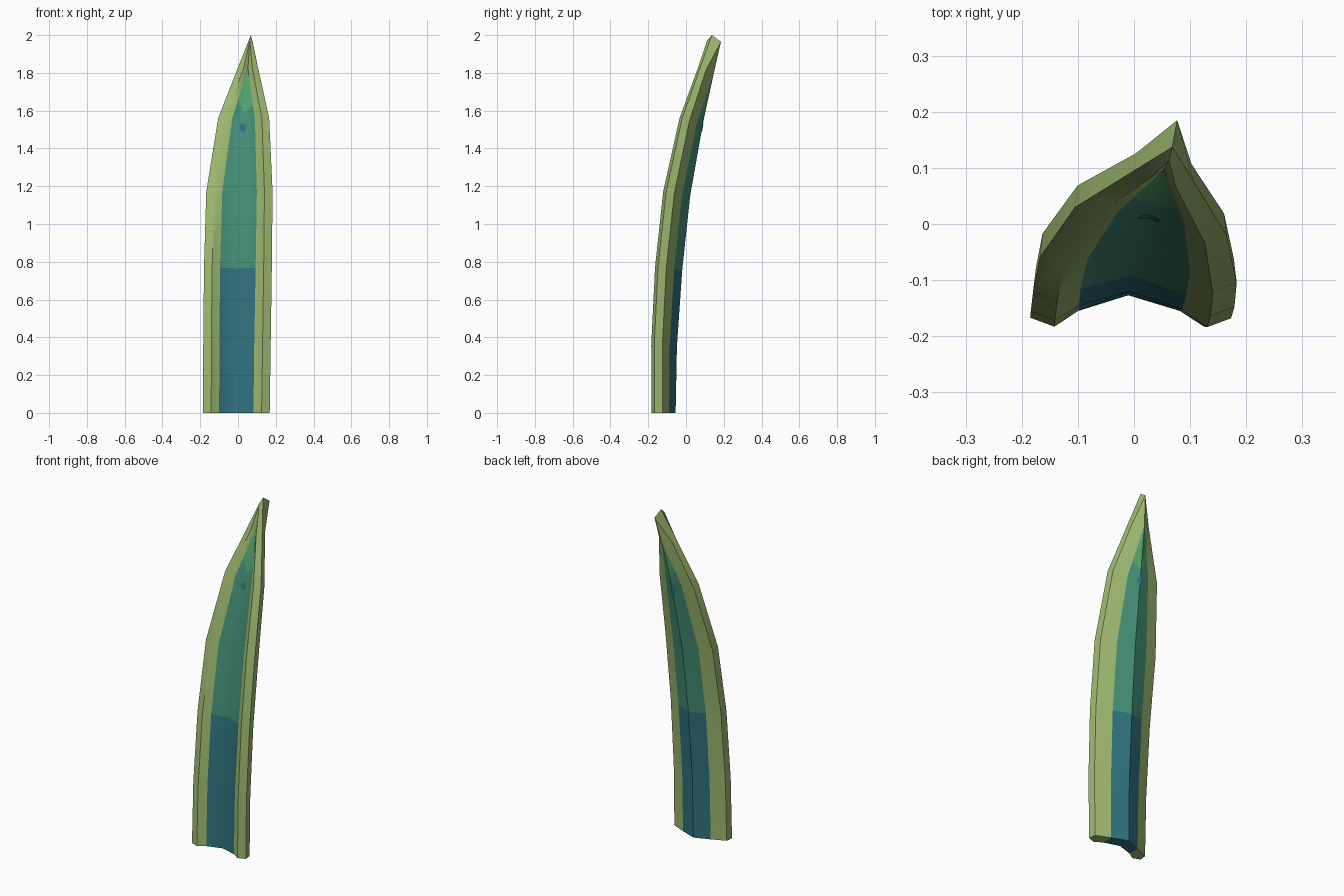
import bpy, bmesh, math
from mathutils import Vector
from mathutils.bvhtree import BVHTree

if "Cube" in bpy.data.objects:
    bpy.data.objects.remove(bpy.data.objects["Cube"])


def material(name, rgb):
    lin = [((c / 255 + 0.055) / 1.055) ** 2.4 for c in rgb]
    m = bpy.data.materials.new(name)
    m.diffuse_color = (*lin, 1)
    m.use_nodes = True
    m.node_tree.nodes["Principled BSDF"].inputs["Base Color"].default_value = m.diffuse_color
    return m


RIM = material("rim green", (157, 185, 112))
LOW = material("deep teal", (48, 115, 126))
MID = material("sea green", (68, 144, 118))
TIP = material("bright green", (82, 162, 112))

# Stations: z, left rim x/y, right rim x/y, midrib x/back y, size, tilt, band start
STATIONS = [
    (0.00, -.185, -.167, .168, -.167, -.010, -.055, 1.0, 0.0, .32),
    (0.36, -.184, -.156, .173, -.168, -.008, -.048, 1.0, .05, .32),
    (0.77, -.180, -.122, .179, -.148, -.002, -.020, 1.0, .12, .31),
    (1.17, -.168, -.060, .183, -.105, .010, .022, 1.0, .20, .31),
    (1.56, -.105, .030, .165, -.020, .030, .090, .90, .30, .38),
    (1.83, .000, .095, .106, .076, .053, .148, .72, .40, 1.0),
]


def section(z, lx, ly, rx, ry, cx, cy, s, tilt, band):
    """Closed 12-point section: 5 front, right rim, 5 back, left rim."""
    ymid = (ly + ry) / 2

    def point(x, y, yref):
        return Vector((x, y, z - tilt * max(0, y - yref)))

    def half(ox, oy, side):
        f2 = (ox - side * .043 * s, oy - .016 * s)
        b2 = (ox - side * .005 * s, oy + .043 * s)
        cf = cy - .072 * s
        u = band if band == 1 else band + .18
        f1x = f2[0] + (cx - f2[0]) * band
        f1 = (f1x, f2[1] + (cf - f2[1]) * u)
        b1 = (f1x, b2[1] + (cy - b2[1]) * u)
        return [point(*p, oy) for p in (f2, f1, (ox, oy), b2, b1)]

    lf2, lf1, lo, lb2, lb1 = half(lx, ly, -1)
    rf2, rf1, ro, rb2, rb1 = half(rx, ry, 1)
    fc = point(cx, cy - .072 * s, ymid)
    bc = point(cx, cy, ymid)
    return [lf2, lf1, fc, rf1, rf2, ro, rb2, rb1, bc, lb1, lb2, lo]


rings = [section(*st) for st in STATIONS]

# Pointed end: front, rim and back each close to one point
F, O, B = Vector((.062, .113, 1.975)), Vector((.068, .137, 2.0)), Vector((.077, .185, 1.965))
rings.append([F] * 5 + [O] + [B] * 5 + [O])

# Extra V-shaped ring where the bright tip colour begins
slide = [.3, .36, .12, .28, .3, .3, .3, .28, .12, .36, .3, .3]
rings.insert(5, [a.lerp(b, t) for a, b, t in zip(rings[4], rings[5], slide)])

BAND = {1, 2, 7, 8}          # columns on either side of the midrib
bm = bmesh.new()
grid = [[bm.verts.new(p) for p in r] for r in rings]
for j in range(len(grid) - 1):
    band_mat = 1 if j < 2 else 2 if j < 5 else 3
    for i in range(12):
        k = (i + 1) % 12
        f = bm.faces.new((grid[j][i], grid[j][k], grid[j + 1][k], grid[j + 1][i]))
        f.material_index = band_mat if i in BAND and j < 6 else 0

# Base cap, split into strips that match the columns
g = grid[0]
for i in range(4):
    f = bm.faces.new((g[i], g[10 - i], g[9 - i], g[i + 1]))
    f.material_index = 1 if i in BAND else 0
bm.faces.new((g[0], g[11], g[10]))
bm.faces.new((g[4], g[6], g[5]))
bmesh.ops.remove_doubles(bm, verts=bm.verts, dist=1e-5)
bmesh.ops.recalc_face_normals(bm, faces=bm.faces)
tree = BVHTree.FromBMesh(bm)


def make_object(name, bm, mats):
    me = bpy.data.meshes.new(name)
    bm.to_mesh(me)
    bm.free()
    for m in mats:
        me.materials.append(m)
    ob = bpy.data.objects.new(name, me)
    bpy.context.collection.objects.link(ob)
    return ob


leaf = make_object("leaf_blade", bm, [RIM, LOW, MID, TIP])
bpy.context.view_layer.objects.active = leaf
leaf.select_set(True)
bpy.ops.object.shade_smooth_by_angle(angle=math.radians(38))

# Small dark spot draped on the front and back of the blade
for name, side in (("front_spot", -1), ("back_spot", 1)):
    sb = bmesh.new()

    def drape(x, z):
        hit = tree.ray_cast(Vector((x, side, z)), Vector((0, -side, 0)))[0]
        return sb.verts.new(hit + Vector((0, side * .003, 0)))

    mid = drape(.027, 1.51)
    rim = [drape(.027 + .02 * math.cos(a * math.pi / 4), 1.51 + .022 * math.sin(a * math.pi / 4))
           for a in range(8)]
    for a in range(8):
        tri = (mid, rim[a], rim[(a + 1) % 8])
        sb.faces.new(tri if side < 0 else tri[::-1])
    make_object(name, sb, [LOW])
